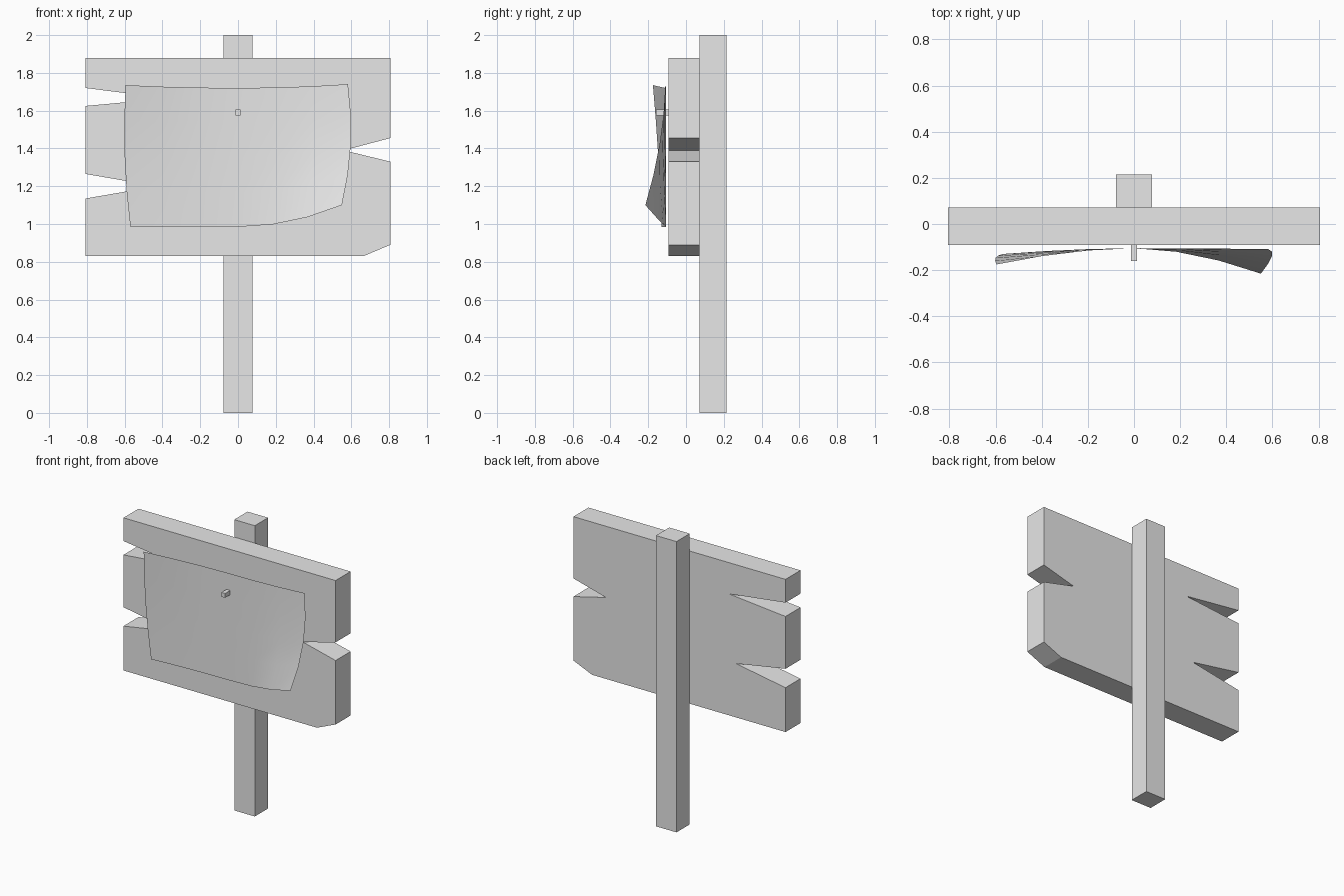
import bpy
import bmesh

cube = bpy.data.objects.get("Cube")
if cube:
    bpy.data.objects.remove(cube, do_unlink=True)

# Single pale grey material
grey = bpy.data.materials.new("pale grey")
grey.use_nodes = True
colour = (0.8, 0.8, 0.8, 1)
grey.diffuse_color = colour
grey.node_tree.nodes["Principled BSDF"].inputs["Base Color"].default_value = colour


def finish(name, bm):
    mesh = bpy.data.meshes.new(name)
    bm.to_mesh(mesh)
    bm.free()
    mesh.materials.append(grey)
    obj = bpy.data.objects.new(name, mesh)
    bpy.context.collection.objects.link(obj)
    return obj


def slab(name, outline, y_front, y_back):
    """Extrude an x-z outline from y_front to y_back."""
    bm = bmesh.new()
    face = bm.faces.new([bm.verts.new((x, y_front, z)) for x, z in outline])
    out = bmesh.ops.extrude_face_region(bm, geom=[face], use_keep_orig=True)
    verts = [g for g in out["geom"] if isinstance(g, bmesh.types.BMVert)]
    bmesh.ops.translate(bm, verts=verts, vec=(0, y_back - y_front, 0))
    bmesh.ops.recalc_face_normals(bm, faces=bm.faces)
    return finish(name, bm)


def box(name, half, z_low, z_high, y_front, y_back):
    outline = [(-half, z_low), (half, z_low), (half, z_high), (-half, z_high)]
    return slab(name, outline, y_front, y_back)


# Post behind the board
box("post", 0.078, 0, 2, 0.071, 0.215)

# Board with split notches and a clipped lower corner
W = 0.807
slab("sign_board", [
    (-W, 0.83), (0.665, 0.83), (W, 0.89),
    (W, 1.33), (0.56, 1.39), (W, 1.455),
    (W, 1.88), (-W, 1.88),
    (-W, 1.72), (-0.375, 1.665), (-W, 1.625),
    (-W, 1.265), (-0.43, 1.2), (-W, 1.135),
], -0.092, 0.071)


def bend(top, middle, bottom, t):
    """Quadratic curve through three values, t running from top to bottom."""
    return (top * (1 - t) * (1 - 2 * t) + middle * 4 * t * (1 - t)
            + bottom * t * (2 * t - 1))


# Curled sheet of paper: its sides lift forward, most at the lower left corner
COLS, ROWS = 6, 4
bm = bmesh.new()
grid = []
for r in range(ROWS + 1):
    t = r / ROWS
    row = []
    for c in range(COLS + 1):
        u = 2 * c / COLS - 1
        if u < 0:
            width = bend(0.595, 0.6, 0.57, t)
            lift = bend(0.07, 0.042, 0.025, t)
            z_top, z_bottom = 1.72 + 0.015 * u * u, 0.985
        else:
            width = bend(0.582, 0.597, 0.55, t)
            lift = bend(0.004, 0.035, 0.11, t)
            z_top, z_bottom = 1.72 + 0.02 * u * u, 0.985 + 0.115 * u * u
        y = -0.105 - lift * abs(u) ** 1.8
        row.append(bm.verts.new((u * width, y, z_top + (z_bottom - z_top) * t)))
    grid.append(row)
for upper, lower in zip(grid, grid[1:]):
    for c in range(COLS):
        face = bm.faces.new((lower[c], lower[c + 1], upper[c + 1], upper[c]))
        face.smooth = True
finish("paper_sheet", bm)

# Square nail pinning the paper
box("nail", 0.014, 1.575, 1.605, -0.16, -0.09)
